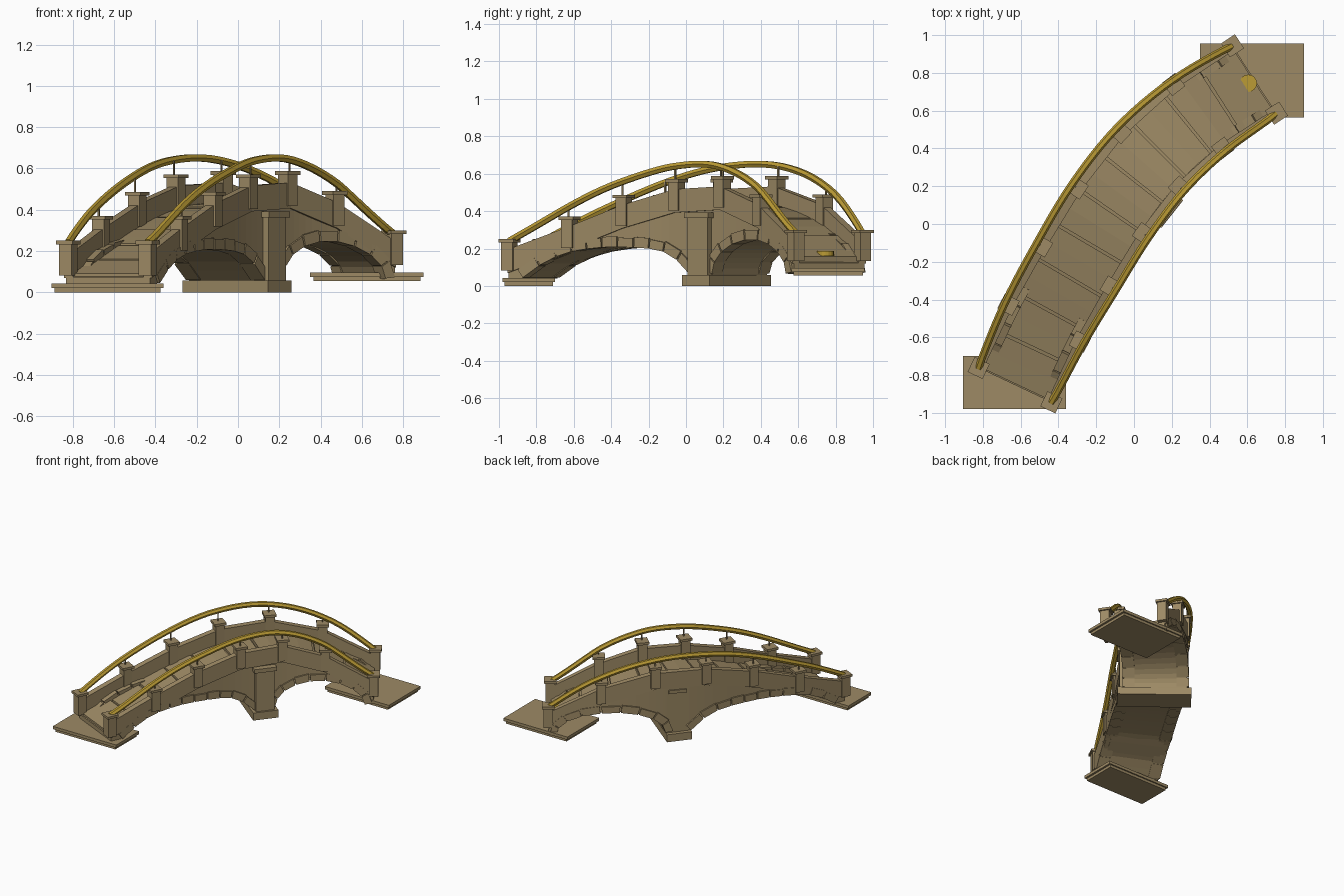
import bpy, bmesh, math, random
from mathutils import Vector

if "Cube" in bpy.data.objects:
    bpy.data.objects.remove(bpy.data.objects["Cube"])

random.seed(4)


def material(name, rgb):
    m = bpy.data.materials.new(name)
    m.diffuse_color = (*rgb, 1)
    m.use_nodes = True
    m.node_tree.nodes["Principled BSDF"].inputs["Base Color"].default_value = m.diffuse_color
    return m


STONE = material("tan stone", (0.34, 0.255, 0.13))
GOLD = material("gold", (0.50, 0.33, 0.035))

# Centre line of the bridge and post-top heights at seven stations
MID = [Vector(p) for p in [(-.63, -.853), (-.475, -.525), (-.305, -.225), (-.125, .07),
                           (.085, .34), (.34, .57), (.638, .765)]]
TOPS = [.25, .37, .487, .572, .587, .49, .30]
RAIL = [.24, .42, .555, .638, .64, .525, .28]
HALF = .213


def spline(vals, t):
    """Catmull-Rom through evenly spaced values."""
    n = len(vals) - 1
    i = min(max(int(t), 0), n - 1)
    u = t - i
    b, c = vals[i], vals[i + 1]
    a = vals[i - 1] if i > 0 else b * 2 - c
    d = vals[i + 2] if i + 2 <= n else c * 2 - b
    return .5 * (b * 2 + (c - a) * u + (a * 2 - b * 5 + c * 4 - d) * u * u
                 + (b * 3 - a - c * 3 + d) * u ** 3)


def tangent(t):
    return (spline(MID, t + .02) - spline(MID, t - .02)).normalized()


def pt(t, off, z):
    """Point at station t, offset to the right-hand side, height z."""
    d = tangent(t)
    p = spline(MID, t) + Vector((d.y, -d.x)) * off
    return Vector((p.x, p.y, z))


def deck(t):
    return spline(TOPS, t) - .165


def finish(name, bm, mat):
    bmesh.ops.recalc_face_normals(bm, faces=bm.faces)
    me = bpy.data.meshes.new(name)
    bm.to_mesh(me)
    bm.free()
    me.materials.append(mat)
    ob = bpy.data.objects.new(name, me)
    bpy.context.collection.objects.link(ob)
    return ob


def loft(bm, sections):
    """Skin a run of closed sections and cap both ends."""
    rings = [[bm.verts.new(p) for p in s] for s in sections]
    n = len(rings[0])
    for a, b in zip(rings, rings[1:]):
        for i in range(n):
            bm.faces.new((a[i], a[(i + 1) % n], b[(i + 1) % n], b[i]))
    bm.faces.new(rings[0])
    bm.faces.new(rings[-1])


def box(bm, c, size, ang, z0, z1):
    """Upright box, size given along and across the direction ang."""
    d = Vector((math.cos(ang), math.sin(ang)))
    n = Vector((d.y, -d.x))
    quad = [Vector(c) + d * (size[0] / 2 * i) + n * (size[1] / 2 * j)
            for i, j in ((-1, -1), (1, -1), (1, 1), (-1, 1))]
    loft(bm, [[Vector((q.x, q.y, z)) for q in quad] for z in (z0, z1)])


# Underside of the two arches
T1A, T1B, T2A, T2B = .22, 3.34, 3.80, 5.85
ARCH1 = [.045, .135, .182, .203, .212, .210, .200, .165, .06]


def arch1(u):
    return spline(ARCH1, u * 8)


def arch2(u):
    return .065 + .187 * math.sqrt(max(0, 1 - (2 * u - 1) ** 2))


ARCHES = ((T1A, T1B, arch1, 11), (T2A, T2B, arch2, 9))

# Body: spandrel walls, pier and vaults
profile = [(0, .04), (T1A, .04)]
profile += [(T1A + (T1B - T1A) * i / 20 + .002, arch1(i / 20)) for i in range(21)]
profile += [(T1B + .01, .05), (T2A - .01, .05)]
for i in range(21):
    u = .5 - .5 * math.cos(math.pi * i / 20)
    profile.append((T2A + (T2B - T2A) * u, arch2(u)))
profile += [(T2B + .01, .09), (6, .09)]
bm = bmesh.new()
secs = []
for t, z in profile:
    top = deck(t) - .012
    low = min(z, top - .015)
    w = HALF + .012
    secs.append([pt(t, -w, low), pt(t, w, low), pt(t, w, top), pt(t, -w, top)])
loft(bm, secs)
finish("bridge_body", bm, STONE)

# Arch ring stones on both sides
bm = bmesh.new()
for ta, tb, f, count in ARCHES:
    def ring(u, h):
        e = .004
        lo, hi = max(u - e, 0), min(u + e, 1)
        dx, dz = (hi - lo) * (tb - ta) * .35, f(hi) - f(lo)
        k = math.hypot(dx, dz)
        return ta + (tb - ta) * u - dz / k * h / .35, f(u) + dx / k * h

    for i in range(count):
        # Even arc length on the round arch
        us = [(i + g) / count for g in (.04, .96)]
        if f is arch2:
            us = [.5 - .5 * math.cos(math.pi * u) for u in us]
        h = .046 + (.006 if i % 2 else 0)
        quad = [ring(us[0], -.004), ring(us[1], -.004), ring(us[1], h), ring(us[0], h)]
        for s in (-1, 1):
            loft(bm, [[pt(t, s * o, z) for t, z in quad] for o in (.15, HALF + .024)])
finish("arch_stones", bm, STONE)

# Walkway slabs
bm = bmesh.new()
N = 10
for i in range(N):
    ta, tb = 6 * i / N + .02, 6 * (i + 1) / N - .02
    lift = random.uniform(0, .012) + (.015 if i == N - 1 else 0)
    secs = []
    for k in range(3):
        t = ta + (tb - ta) * k / 2
        z = deck(t) + lift
        w = HALF - .02
        secs.append([pt(t, -w, z - .03), pt(t, w, z - .03), pt(t, w, z), pt(t, -w, z)])
    loft(bm, secs)
finish("walkway_slabs", bm, STONE)

# Posts with caps, thin rail supports, and parapet walls between the posts
posts, rods, walls = bmesh.new(), bmesh.new(), bmesh.new()
for s in (-1, 1):
    for i, top in enumerate(TOPS):
        d = tangent(i)
        ang = math.atan2(d.y, d.x)
        c = pt(i, s * HALF, 0).xy
        box(posts, c, (.066, .066), ang, top - .168, top - .018)
        box(posts, c, (.088, .088), ang, top - .018, top)
        if 0 < i < 6:
            box(rods, c + (pt(i, s, 0) - pt(i, 0, 0)).xy * .012, (.008, .008), ang,
                top - .01, RAIL[i])
        if i < 6:
            secs = []
            for t in (i, i + 1):
                z = TOPS[t] - .055
                secs.append([pt(t, s * o, z - h) for o, h in
                             ((HALF - .024, .125), (HALF + .022, .125),
                              (HALF + .022, 0), (HALF - .024, 0))])
            loft(walls, secs)
finish("posts", posts, STONE)
finish("rail_supports", rods, STONE)
finish("parapet_walls", walls, STONE)

# Arched handrails, bowed slightly outward
for s, name in ((-1, "left_handrail"), (1, "right_handrail")):
    bm = bmesh.new()
    secs = []
    for k in range(37):
        t = k / 6
        off = HALF + .034 * math.sin(math.pi * t / 6) ** .7 if 0 < k < 36 else HALF
        c = pt(t, s * off, spline(RAIL, t))
        d = tangent(t)
        side = Vector((d.y, -d.x, 0))
        slope = (spline(RAIL, t + .02) - spline(RAIL, t - .02)) / \
            (spline(MID, t + .02) - spline(MID, t - .02)).length
        up = Vector((-d.x * slope, -d.y * slope, 1)).normalized()
        secs.append([c + side * (.020 * math.cos(a)) + up * (.020 * math.sin(a))
                     for a in [math.pi / 3 * j for j in range(6)]])
    loft(bm, secs)
    finish(name, bm, GOLD)

# Pier footing and the pilaster on the right side
PA = math.atan2(.145, .115)
out = Vector((math.sin(PA), -math.cos(PA)))
bm = bmesh.new()
box(bm, (-.005, .217), (.185, .53), PA, 0, .058)
finish("pier_footing", bm, STONE)
bm = bmesh.new()
face = Vector((.2025, .0525)) - out * .06
box(bm, face, (.135, .09), PA, .05, .362)
box(bm, face, (.165, .115), PA, .362, .392)
finish("pilaster", bm, STONE)

# Small plaque on the left side
bm = bmesh.new()
loft(bm, [[pt(t, -o, deck(t) + dz) for t, dz in
           ((3.4, -.065), (3.75, -.065), (3.75, -.04), (3.4, -.04))] for o in (.21, .234)])
finish("side_plaque", bm, STONE)

# Two-tier landing slabs at the ends
bm = bmesh.new()
for x0, x1, y0, y1, z in ((-.905, -.36, -.98, -.70, 0), (.35, .90, .565, .955, .055)):
    c = ((x0 + x1) / 2, (y0 + y1) / 2)
    box(bm, c, (x1 - x0 - .03, y1 - y0 - .02), 0, z, z + .02)
    box(bm, c, (x1 - x0, y1 - y0), 0, z + .02, z + .042)
finish("landing_slabs", bm, STONE)

# Gold disc set near the far end of the walkway
bm = bmesh.new()
loft(bm, [[Vector((.605 + .046 * math.cos(math.tau * j / 16),
                   .745 + .046 * math.sin(math.tau * j / 16), z)) for j in range(16)]
          for z in (.16, .186)])
finish("walkway_disc", bm, GOLD)
